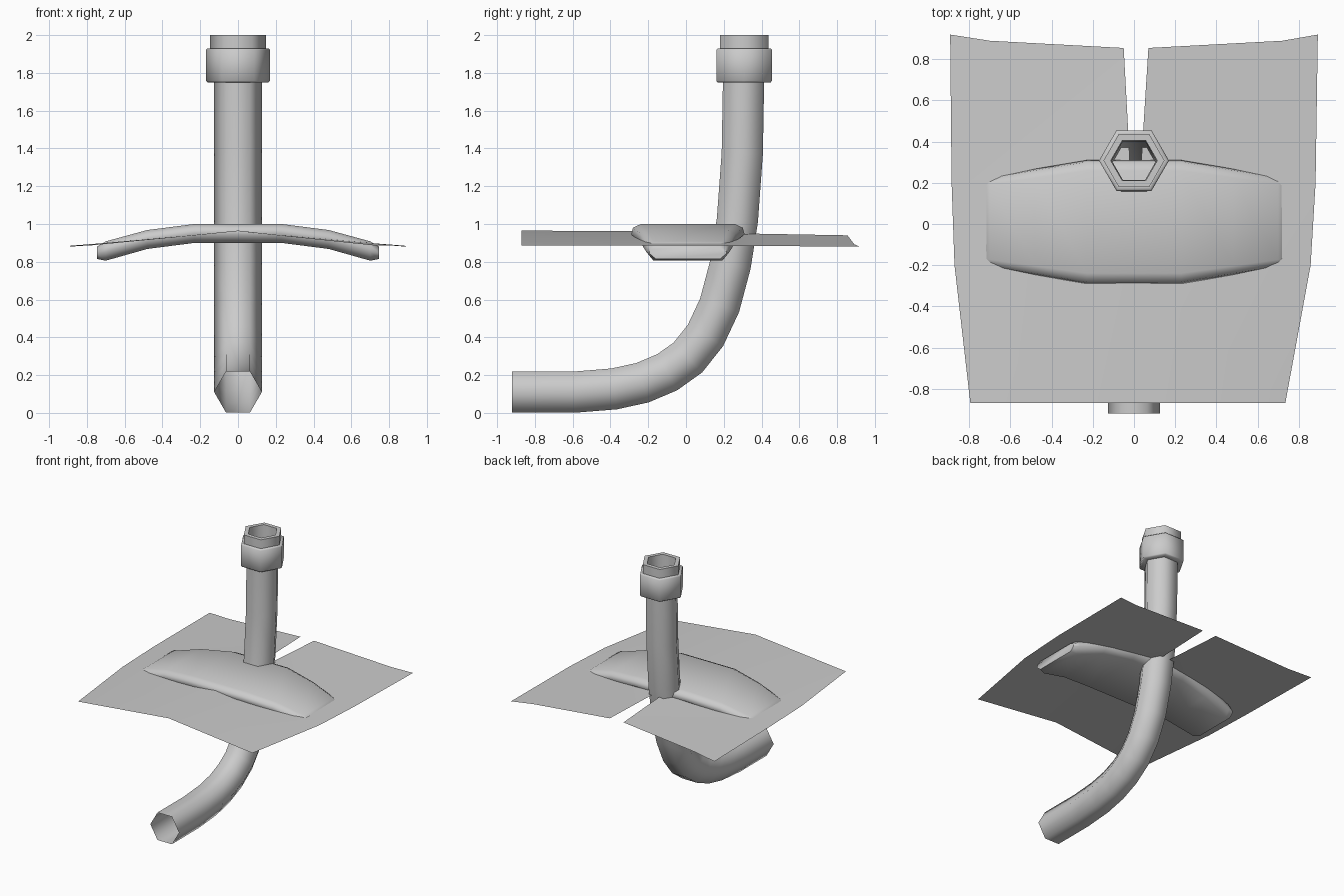
import bpy, bmesh, math
from mathutils import Vector

if "Cube" in bpy.data.objects:
    bpy.data.objects.remove(bpy.data.objects["Cube"])


def make_object(name, verts, faces, angle=65):
    mesh = bpy.data.meshes.new(name)
    mesh.from_pydata(verts, [], faces)
    bm = bmesh.new()
    bm.from_mesh(mesh)
    bmesh.ops.recalc_face_normals(bm, faces=bm.faces)
    bm.to_mesh(mesh)
    bm.free()
    obj = bpy.data.objects.new(name, mesh)
    bpy.context.collection.objects.link(obj)
    bpy.ops.object.select_all(action='DESELECT')
    obj.select_set(True)
    bpy.context.view_layer.objects.active = obj
    bpy.ops.object.shade_smooth_by_angle(angle=math.radians(angle))
    return obj


def loft(name, rings, caps=False, angle=65):
    n = len(rings[0])
    verts = [v for ring in rings for v in ring]
    faces = [(i * n + j, i * n + (j + 1) % n, (i + 1) * n + (j + 1) % n, (i + 1) * n + j)
             for i in range(len(rings) - 1) for j in range(n)]
    if caps:
        faces += [tuple(range(n)), tuple(range(len(verts) - n, len(verts)))]
    return make_object(name, verts, faces, angle)


def hexagon(center, radius, normal):
    c, n = Vector(center), Vector(normal)
    return [c + Vector((1, 0, 0)) * radius * math.cos(a) + n * radius * math.sin(a)
            for a in (k * math.pi / 3 for k in range(6))]


# Curved open six-sided tube, path in y, z
path = [(-.92, .11), (-.59, .11), (-.38, .127), (-.23, .16), (-.10, .215), (.01, .293),
        (.103, .41), (.178, .57), (.235, .785), (.272, 1.02), (.298, 1.375), (.305, 1.78)]
rings = []
for i, (y, z) in enumerate(path):
    a, b = path[max(i - 1, 0)], path[min(i + 1, len(path) - 1)]
    t = Vector((0, b[0] - a[0], b[1] - a[1])).normalized()
    if i == 1:
        t = Vector((0, 1, 0))
    rings.append(hexagon((0, y, z), .126, (0, -t.z, t.y)))
loft("curved_tube", rings)

# Stepped connector with a bore
profile = [(.122, 1.75), (.162, 1.75), (.17, 1.758), (.17, 1.922), (.162, 1.93), (.148, 1.93),
           (.148, 2.0), (.113, 2.0), (.108, 1.75)]
loft("connector", [hexagon((0, .308, z), r, (0, 1, 0)) for r, z in profile], angle=61)

# Arched neck cushion: x, half depth, top z, bottom z
half = [(.23, .30, 1.0, .90), (.48, .258, .968, .868), (.70, .22, .908, .806), (.747, .205, .88, .815)]
stations = [(-x, d, t, b) for x, d, t, b in reversed(half)] + half
rings = []
for x, d, t, b in stations:
    h = t - b
    m = d * .83
    section = [(-m, t), (-d * .97, t - .2 * h), (-d, t - .55 * h), (-m, b),
               (m, b), (d, t - .55 * h), (d * .97, t - .2 * h), (m, t)]
    rings.append([(x, .01 + y, z) for y, z in section])
loft("neck_cushion", rings, caps=True)

# Thin draped pad, slit from its back edge to the tube
left = [(-.795, -.87, .885), (-.872, -.2, .885), (-.886, .2, .885), (-.893, .92, .88), (-.70, .89, .893)]
right = [(.735, -.87, .885), (.858, -.2, .885), (.882, .2, .885), (.893, .92, .88), (.72, .89, .893)]
center = [(0, -.87, .965), (0, -.2, .962), (0, .2, .955)]
slit = [(-.05, .855, .94), (.07, .855, .94), (-.02, .3, .95), (.035, .3, .95)]
verts = left + right + center + slit
faces = []
for s in (0, 5):
    faces += [(s, 10, 11, s + 1), (s + 1, 11, 12, s + 2)]
    edge, inner = (13, 15) if s == 0 else (14, 16)
    faces += [(s + 2, 12, inner), (s + 2, inner, edge, s + 4), (s + 2, s + 4, s + 3)]
pad = make_object("draped_pad", verts, faces)
if pad.data.polygons[0].normal.z < 0:
    pad.data.flip_normals()
